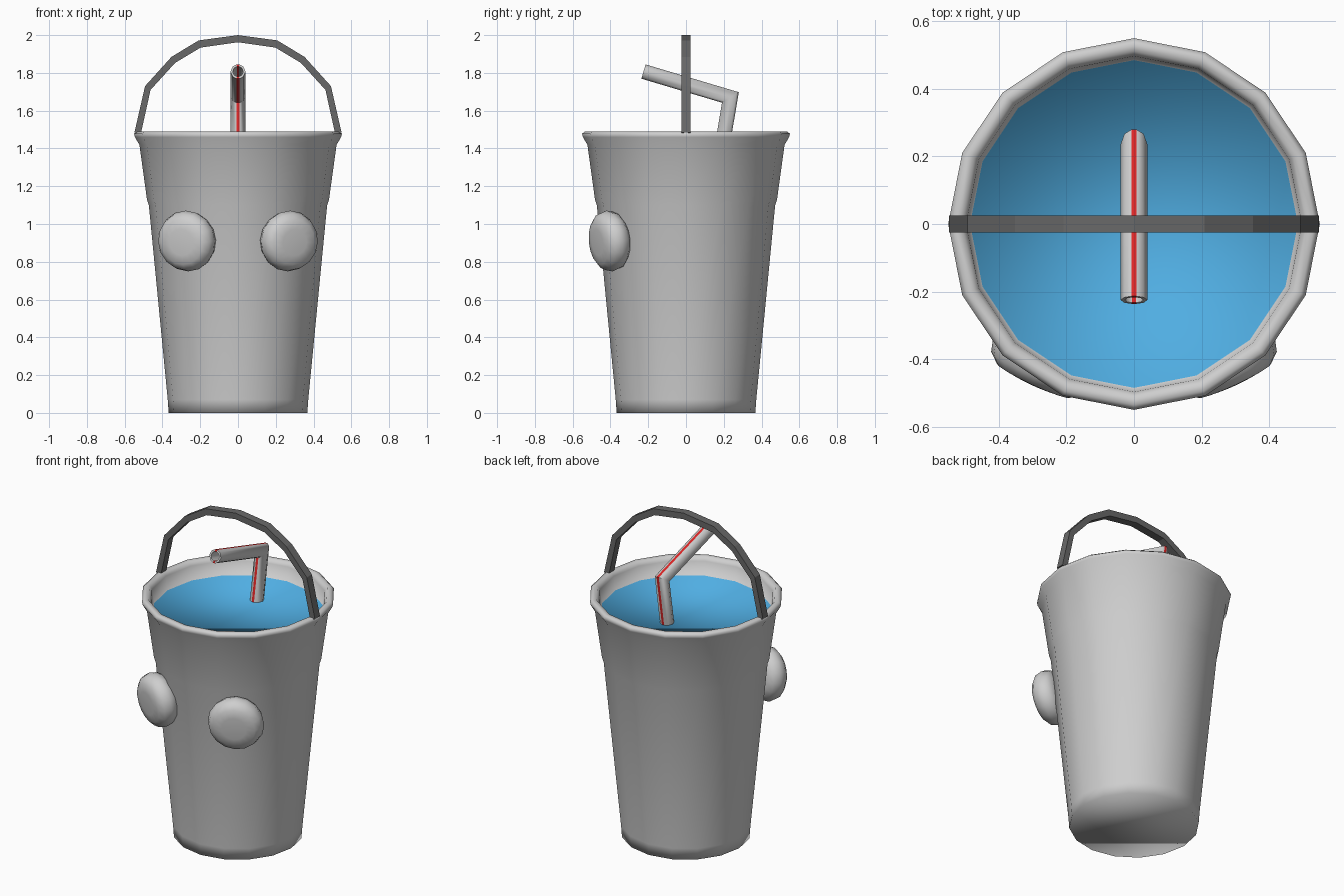
import bpy, bmesh, math
from mathutils import Vector, Matrix

if "Cube" in bpy.data.objects:
    bpy.data.objects.remove(bpy.data.objects["Cube"])


def material(name, rgb):
    m = bpy.data.materials.new(name)
    m.diffuse_color = (*rgb, 1)
    m.use_nodes = True
    m.node_tree.nodes["Principled BSDF"].inputs["Base Color"].default_value = m.diffuse_color
    return m


WHITE = material("off_white", (0.62, 0.62, 0.62))
BLUE = material("water_blue", (0.08, 0.42, 0.76))
DARK = material("dark_grey", (0.14, 0.14, 0.14))
RED = material("red", (0.75, 0.02, 0.02))


def finish(bm, name, mats, smooth):
    bmesh.ops.recalc_face_normals(bm, faces=bm.faces)
    for f in bm.faces:
        f.smooth = smooth
    me = bpy.data.meshes.new(name)
    bm.to_mesh(me)
    bm.free()
    for m in mats:
        me.materials.append(m)
    ob = bpy.data.objects.new(name, me)
    bpy.context.collection.objects.link(ob)
    return ob


def bridge(bm, rings, closed=False):
    """Quads between successive vertex rings."""
    pairs = list(zip(rings, rings[1:]))
    if closed:
        pairs.append((rings[-1], rings[0]))
    for a, b in pairs:
        n = len(a)
        for i in range(n):
            j = (i + 1) % n
            bm.faces.new((a[i], a[j], b[j], b[i]))


def lathe(bm, profile, sides):
    """Spin (radius, height) points around z and cap both ends."""
    rings = [[bm.verts.new((r * math.cos(2 * math.pi * i / sides),
                            r * math.sin(2 * math.pi * i / sides), z))
              for i in range(sides)] for r, z in profile]
    bridge(bm, rings)
    return bm.faces.new(rings[0][::-1]), bm.faces.new(rings[-1])


# Bucket: outer wall, rolled rim, inner wall, closed by the water surface
bm = bmesh.new()
base, water = lathe(bm, [(0.367, 0), (0.372, 0.07), (0.472, 1.10), (0.482, 1.13),
                         (0.522, 1.42), (0.546, 1.46), (0.55, 1.478), (0.535, 1.49),
                         (0.512, 1.488), (0.497, 1.465), (0.485, 1.38)], 16)
water.material_index = 1
finish(bm, "bucket", [WHITE, BLUE], True)

# Eyes: rounded buttons turned to follow the wall
for side, label in ((-1, "left_eye"), (1, "right_eye")):
    bm = bmesh.new()
    lathe(bm, [(0.07, -0.072), (0.12, -0.065), (0.15, -0.04), (0.162, 0),
               (0.15, 0.04), (0.12, 0.065), (0.07, 0.072)], 16)
    eye = finish(bm, label, [WHITE], True)
    eye.matrix_world = (Matrix.Translation((side * 0.27, -0.405, 0.91))
                        @ Matrix.Rotation(side * math.radians(25), 4, 'Z')
                        @ Matrix.Rotation(math.radians(96), 4, 'X'))

# Handle: faceted flat band arching over the bucket
half = [((0.548, 1.485), (0.515, 1.475)), ((0.492, 1.73), (0.463, 1.71)),
        ((0.352, 1.885), (0.333, 1.853)), ((0.208, 1.972), (0.198, 1.934)),
        ((0, 2.0), (0, 1.962))]
arch = [tuple((-x, z) for x, z in p) for p in half] + half[-2::-1]
bm = bmesh.new()
rings = []
for (ox, oz), (ix, iz) in arch:
    rings.append([bm.verts.new(c) for c in ((ox, -0.025, oz), (ox, 0.025, oz),
                                            (ix, 0.025, iz), (ix, -0.025, iz))])
bridge(bm, rings)
bm.faces.new(rings[0][::-1])
bm.faces.new(rings[-1])
finish(bm, "handle", [DARK], False)

# Straw: bent hollow tube with a mitred elbow and two red stripes
path = [Vector((0, 0.183, 1.36)), Vector((0, 0.235, 1.67)), Vector((0, -0.225, 1.807))]
d1, d2 = (path[1] - path[0]).normalized(), (path[2] - path[1]).normalized()
miter = (d1 + d2).normalized()
angles = [-11, 11, 45, 90, 135, 169, 191, 225, 270, 315]
across = Vector((1, 0, 0))
bm = bmesh.new()


def straw_ring(point, direction, normal, radius):
    back = across.cross(direction) * -1      # points to the back, then the top
    out = []
    for a in angles:
        t = math.radians(a)
        p = point + radius * (math.cos(t) * back + math.sin(t) * across)
        p += direction * ((point - p).dot(normal) / direction.dot(normal))
        out.append(bm.verts.new(p))
    return out


stations = [(path[0], d1, d1), (path[1], d1, miter), (path[2], d2, d2)]
outer = [straw_ring(*s, 0.04) for s in stations]
inner = [straw_ring(*s, 0.028) for s in stations]
bridge(bm, outer + inner[::-1], closed=True)
bm.verts.index_update()
stripe = {frozenset((r[i], r[i + 1])) for r in outer + inner for i in (0, 5)}
for f in bm.faces:
    if any(frozenset(e.verts) in stripe for e in f.edges):
        f.material_index = 1
straw = finish(bm, "straw", [WHITE, RED], True)
bpy.context.view_layer.objects.active = straw
straw.select_set(True)
bpy.ops.object.shade_smooth_by_angle(angle=math.radians(50))
